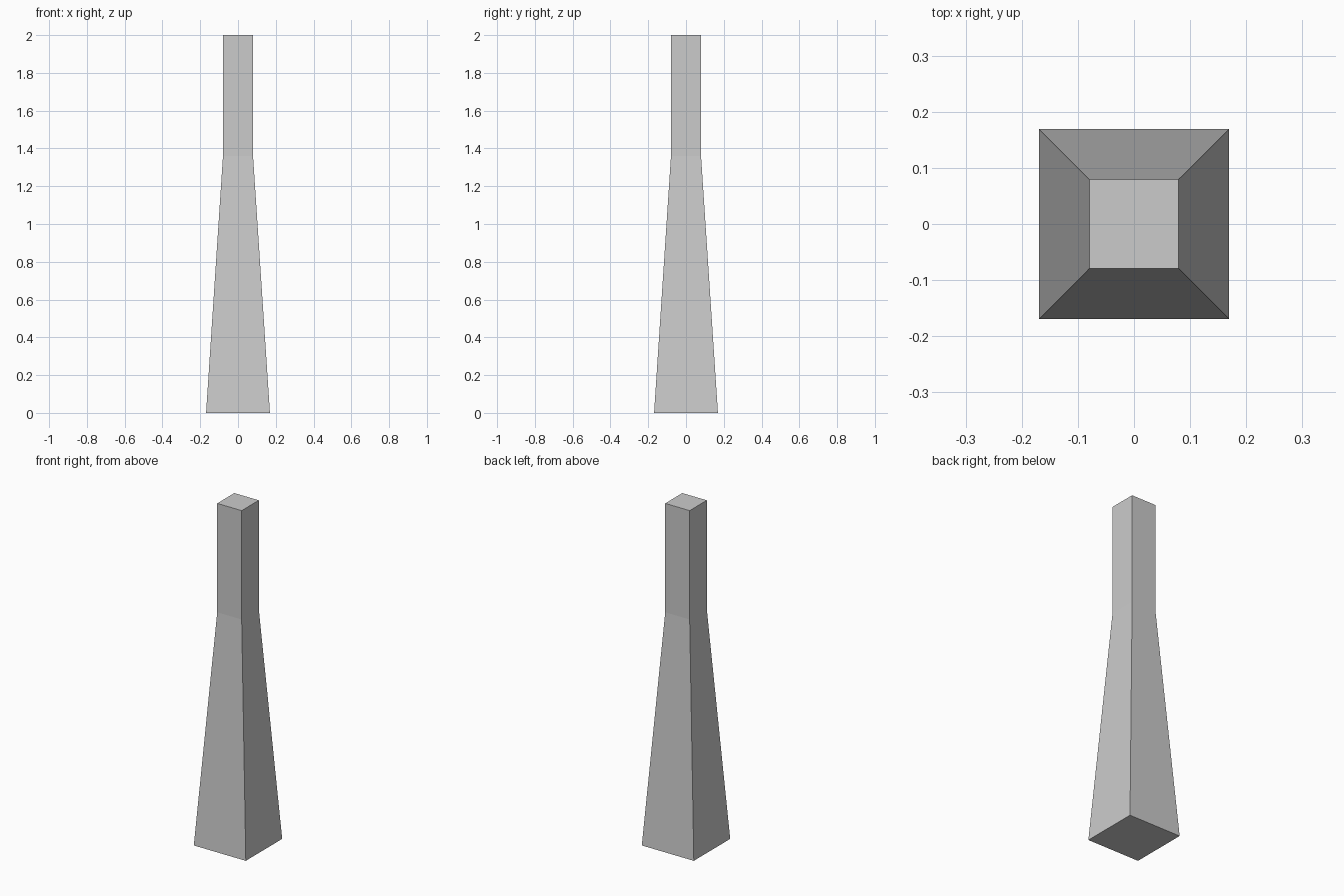
import bpy, bmesh

if "Cube" in bpy.data.objects:
    bpy.data.objects.remove(bpy.data.objects["Cube"])

BASE, SHAFT = 0.169, 0.0795      # half widths
BREAK, TOP = 1.36, 2.0           # heights

# Tapered square post: flared foot running into a straight upper shaft
bm = bmesh.new()
corners = [(-1, -1), (1, -1), (1, 1), (-1, 1)]
rings = [[bm.verts.new((x * h, y * h, z)) for x, y in corners]
         for h, z in [(BASE, 0), (SHAFT, BREAK), (SHAFT, TOP)]]

# Side walls
for lower, upper in zip(rings, rings[1:]):
    for i in range(4):
        j = (i + 1) % 4
        bm.faces.new((lower[i], lower[j], upper[j], upper[i]))

# Bottom and top caps
bm.faces.new(rings[0][::-1])
bm.faces.new(rings[-1])

mesh = bpy.data.meshes.new("tapered_post")
bm.to_mesh(mesh)
bm.free()
bpy.context.collection.objects.link(bpy.data.objects.new("tapered_post", mesh))
